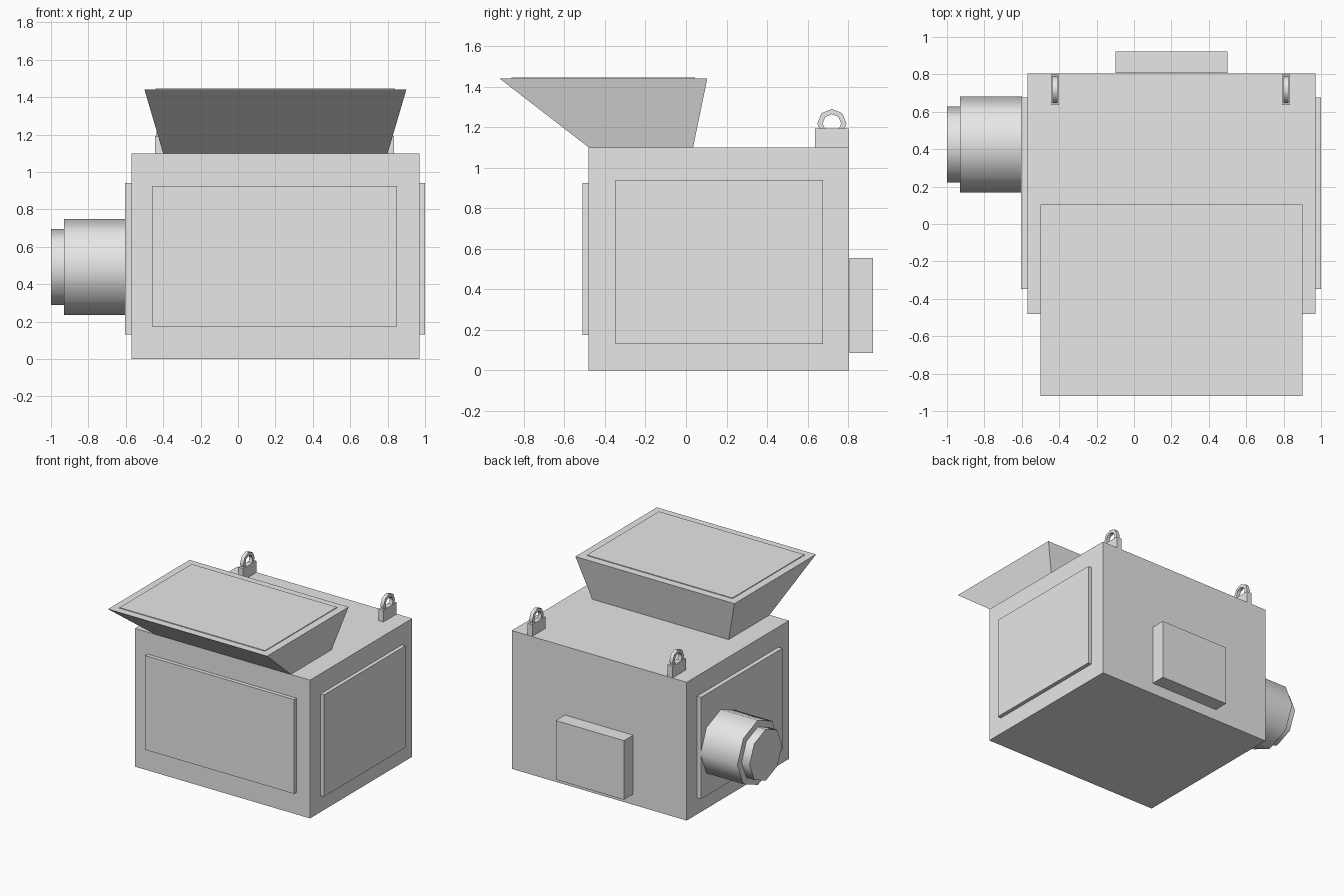
import bpy, bmesh, math
from mathutils import Matrix, Vector

if "Cube" in bpy.data.objects:
    bpy.data.objects.remove(bpy.data.objects["Cube"], do_unlink=True)

grey = bpy.data.materials.new("light grey")
grey.use_nodes = True
COLOUR = (0.8, 0.8, 0.8, 1)
grey.diffuse_color = COLOUR
grey.node_tree.nodes["Principled BSDF"].inputs["Base Color"].default_value = COLOUR


def finish(name, bm, smooth=False):
    """Turn a bmesh into a named object, smoothing faceted round parts."""
    bmesh.ops.recalc_face_normals(bm, faces=bm.faces)
    mesh = bpy.data.meshes.new(name)
    bm.to_mesh(mesh)
    bm.free()
    mesh.materials.append(grey)
    ob = bpy.data.objects.new(name, mesh)
    bpy.context.collection.objects.link(ob)
    if smooth:
        bpy.ops.object.select_all(action='DESELECT')
        bpy.context.view_layer.objects.active = ob
        ob.select_set(True)
        bpy.ops.object.shade_smooth_by_angle(angle=math.radians(50))
    return ob


def box(name, x, y, z, top_x=None, top_y=None):
    """Box from (min, max) ranges; the top may have its own x and y ranges."""
    bm = bmesh.new()
    bmesh.ops.create_cube(bm, size=1)
    for v in bm.verts:
        up = v.co.z > 0
        rx = top_x if up and top_x else x
        ry = top_y if up and top_y else y
        v.co = Vector((rx[v.co.x > 0], ry[v.co.y > 0], z[up]))
    return finish(name, bm)


def drum(name, x, y, z, radius):
    """Eight-sided cylinder lying along x."""
    bm = bmesh.new()
    turn = Matrix.Translation(((x[0] + x[1]) / 2, y, z)) @ Matrix.Rotation(math.pi / 2, 4, 'Y')
    bmesh.ops.create_cone(bm, cap_ends=True, segments=8, radius1=radius,
                          radius2=radius, depth=x[1] - x[0], matrix=turn)
    return finish(name, bm, True)


def ring(name, x, y, z, outer, inner, width):
    """Eight-sided flat ring whose hole runs along x."""
    bm = bmesh.new()
    loops = []
    for i in range(8):
        a = i * math.pi / 4
        loops.append([bm.verts.new((x + side * width / 2, y + r * math.cos(a), z + r * math.sin(a)))
                      for r, side in ((outer, -1), (outer, 1), (inner, 1), (inner, -1))])
    for i in range(8):
        a, b = loops[i], loops[(i + 1) % 8]
        for j in range(4):
            k = (j + 1) % 4
            bm.faces.new((a[j], a[k], b[k], b[j]))
    return finish(name, bm, True)


# Main housing and its raised panels
box("housing", (-0.57, 0.97), (-0.48, 0.805), (0, 1.1))
box("front_panel", (-0.46, 0.85), (-0.51, -0.47), (0.175, 0.925))
for name, x in (("right_panel", (-0.605, -0.56)), ("left_panel", (0.96, 1.0))):
    box(name, x, (-0.348, 0.675), (0.13, 0.94))
box("rear_control_box", (-0.1, 0.5), (0.808, 0.923), (0.085, 0.555))

# Feed hopper with its thin lid
box("hopper", (-0.4, 0.8), (-0.48, 0.035), (1.1, 1.44), (-0.5, 0.9), (-0.92, 0.105))
box("hopper_lid", (-0.44, 0.84), (-0.86, 0.045), (1.43, 1.446))

# Motor on the right side
drum("motor_body", (-0.93, -0.6), 0.425, 0.492, 0.257)
drum("motor_cap", (-1.0, -0.925), 0.425, 0.492, 0.204)

# Lifting lugs along the rear edge
for side, x in (("right", -0.422), ("left", 0.813)):
    box(side + "_lug_base", (x - 0.022, x + 0.022), (0.637, 0.802), (1.09, 1.193))
    ring(side + "_lug_ring", x, 0.72, 1.218, 0.072, 0.046, 0.028)
